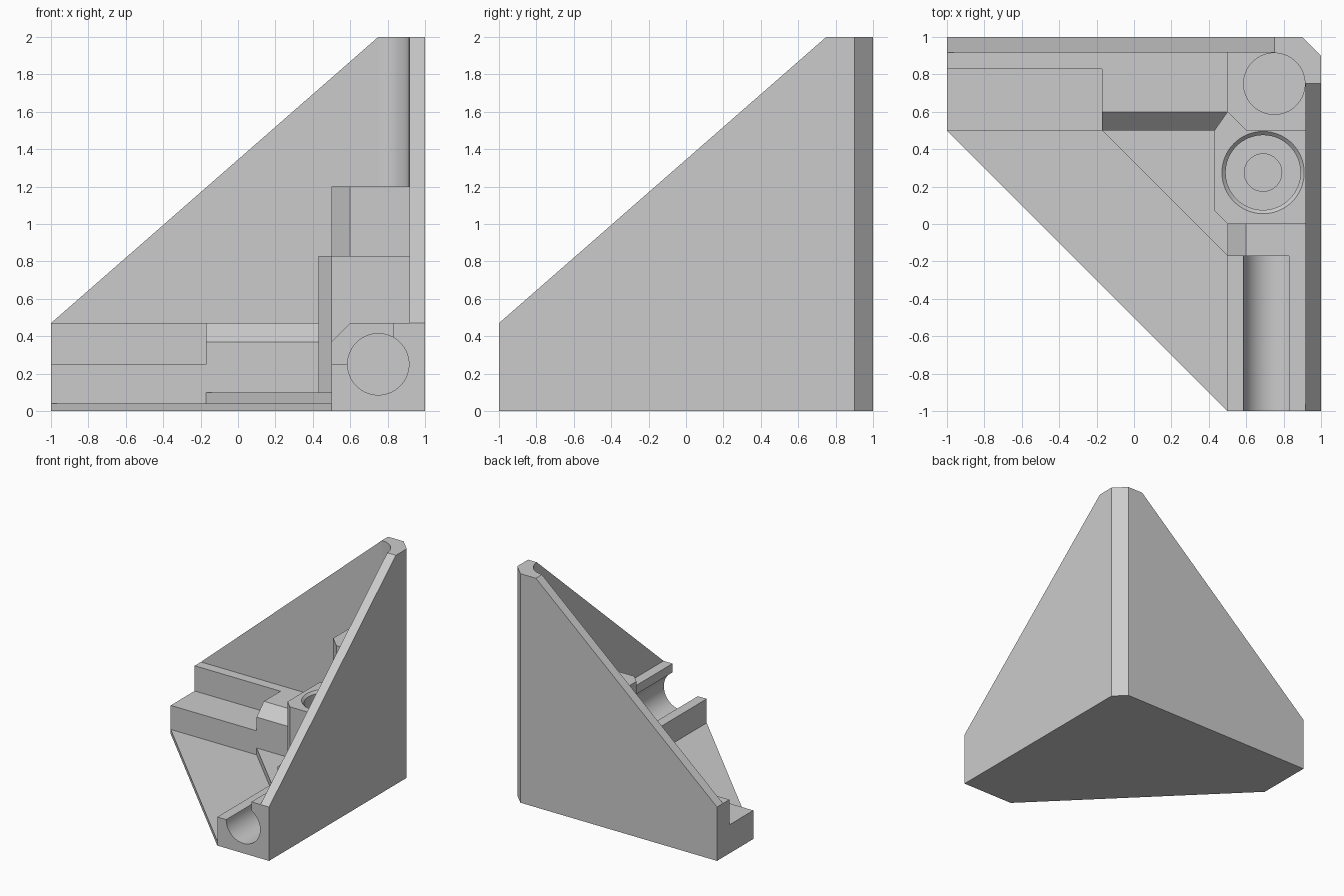
import bpy, bmesh, math
from mathutils import Matrix

cube = bpy.data.objects.get("Cube")
if cube:
    bpy.data.objects.remove(cube, do_unlink=True)

grey = bpy.data.materials.new("light_grey")
grey.use_nodes = True
grey.diffuse_color = (0.6, 0.6, 0.6, 1)
grey.node_tree.nodes["Principled BSDF"].inputs["Base Color"].default_value = (0.6, 0.6, 0.6, 1)

IN = 0.95        # depth at which parts end inside the walls
WALL = 0.917     # inner face of the walls
ROD = 0.164      # rod bore radius
MID = 0.75       # rod centre line
SIDES = 64


def finish(name, bm):
    bmesh.ops.recalc_face_normals(bm, faces=bm.faces)
    mesh = bpy.data.meshes.new(name)
    bm.to_mesh(mesh)
    bm.free()
    mesh.materials.append(grey)
    ob = bpy.data.objects.new(name, mesh)
    bpy.context.collection.objects.link(ob)
    return ob


def prism(name, profile, axis, start, end):
    """Extrude a 2D profile along axis 0, 1 or 2."""
    bm = bmesh.new()

    def place(p, d):
        co = list(p)
        co.insert(axis, d)
        return bm.verts.new(co)
    face = bm.faces.new([place(p, start) for p in profile])
    new = bmesh.ops.extrude_face_region(bm, geom=[face])["geom"]
    for v in new:
        if isinstance(v, bmesh.types.BMVert):
            v.co[axis] = end
    return finish(name, bm)


def rect(u0, u1, v0, v1):
    return [(u0, v0), (u1, v0), (u1, v1), (u0, v1)]


def rod(name, u, v, axis, start, end, r0, r1=None):
    """Cylinder or cone along an axis."""
    bm = bmesh.new()
    bmesh.ops.create_cone(bm, cap_ends=True, segments=SIDES, radius1=r0,
                          radius2=r0 if r1 is None else r1, depth=end - start)
    turn = (Matrix.Rotation(math.pi / 2, 4, 'Y'),
            Matrix.Rotation(-math.pi / 2, 4, 'X'), Matrix())[axis]
    co = [u, v]
    co.insert(axis, (start + end) / 2)
    bm.transform(Matrix.Translation(co) @ turn)
    return finish(name, bm)


def combine(body, other, operation):
    mod = body.modifiers.new(operation.lower(), 'BOOLEAN')
    mod.operation = operation
    mod.solver = 'EXACT'
    mod.object = other
    bpy.context.view_layer.objects.active = body
    bpy.ops.object.modifier_apply(modifier=mod.name)
    bpy.data.objects.remove(other, do_unlink=True)


# Two tapering walls
wall = [(-1, 0), (1, 0), (1, 2), (MID, 2), (-1, 0.47)]
bracket = prism("corner_bracket", wall, 1, WALL, 1)
parts = [prism("side_wall", wall, 0, WALL, 1)]

# Floor plate and the thicker gusset on it
parts.append(prism("floor_plate", [(-1, 0.5), (-1, IN), (IN, IN), (IN, -1), (0.5, -1)], 2, 0, 0.04))
parts.append(prism("floor_gusset", [(-0.17, 0.5), (-0.17, 0.55), (0.55, 0.55),
                                    (0.55, -0.17), (0.5, -0.17)], 2, 0.02, 0.1))

# Rails that hold the two level rods
rail = [(IN, 0.0), (0.5, 0.0), (0.5, 0.37), (0.6, 0.47), (IN, 0.47)]
for axis, name in enumerate(("back_rail", "side_rail")):
    parts.append(prism(name, rail, axis, -1, IN))

# Upright rail and the corner column above it
parts.append(prism("upright_rail", [(IN, IN), (0.5, IN), (0.5, 0.6), (0.6, 0.5), (IN, 0.5)], 2, 0.02, 1.2))
parts.append(prism("corner_column", rect(MID, IN, MID, IN), 2, 1.1, 2))

# Screw boss
parts.append(prism("screw_boss", [(IN, 0), (0.5, 0), (0.43, 0.07), (0.43, 0.5),
                                  (0.5, 0.6), (IN, 0.6)], 2, 0.02, 0.83))
for part in parts:
    combine(bracket, part, 'UNION')

# Cut the outer corner, the open rail tops, the rod bores and the screw hole
cutters = [prism("corner_cutter", [(0.8, 1.1), (1.1, 0.8), (1.1, 1.1)], 2, -0.1, 2.1)]
for axis in (0, 1):
    cutters.append(prism("rail_cutter", rect(0.4, 0.83, 0.25, 0.6), axis, -1.1, -0.17))
    cutters.append(rod("level_bore", MID, 0.25, axis, -1.1, 0.5, ROD))
cutters.append(rod("upright_bore", MID, MID, 2, 0.47, 2.1, ROD))
hole = (0.69, 0.275, 2)
cutters.append(rod("boss_bore", *hole, 0.55, 0.9, 0.2))
cutters.append(rod("boss_chamfer", *hole, 0.81, 0.832, 0.2, 0.222))
cutters.append(rod("screw_bore", *hole, 0.47, 0.6, 0.1))
for cutter in cutters:
    combine(bracket, cutter, 'DIFFERENCE')

# One material, smooth bores with sharp edges
bracket.data.materials.clear()
bracket.data.materials.append(grey)
bpy.ops.object.select_all(action='DESELECT')
bracket.select_set(True)
bpy.context.view_layer.objects.active = bracket
bpy.ops.object.shade_smooth_by_angle(angle=math.radians(30))
